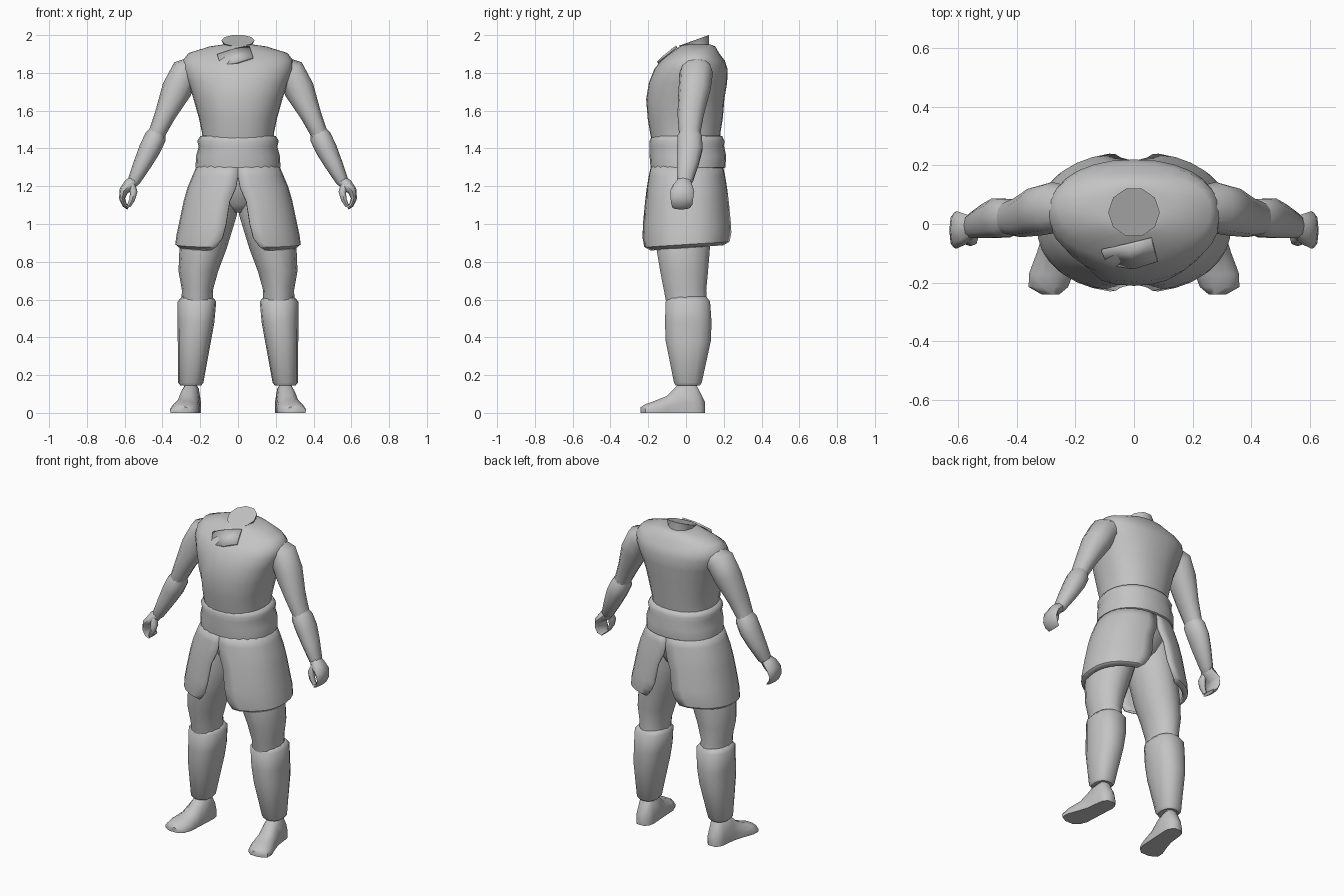
import bpy, bmesh, math
from mathutils import Vector

grey = bpy.data.materials.new("plain_grey")
grey.diffuse_color = (0.55, 0.55, 0.55, 1)


def finish(name, bm, mirror=False, thick=0, angle=50):
    bmesh.ops.recalc_face_normals(bm, faces=bm.faces)
    me = bpy.data.meshes.new(name)
    bm.to_mesh(me)
    bm.free()
    me.materials.append(grey)
    ob = bpy.data.objects.new(name, me)
    bpy.context.collection.objects.link(ob)
    bpy.ops.object.select_all(action='DESELECT')
    bpy.context.view_layer.objects.active = ob
    ob.select_set(True)
    bpy.ops.object.shade_smooth_by_angle(angle=math.radians(angle))
    if thick:
        m = ob.modifiers.new("thickness", 'SOLIDIFY')
        m.thickness = thick
        m.offset = 0
    if mirror:
        m = ob.modifiers.new("other_side", 'MIRROR')
        m.use_mirror_merge = False
    return ob


def skin(name, loops, mirror=False, shape=None):
    """Join closed point loops into a capped body."""
    bm = bmesh.new()
    rings = [[bm.verts.new(p) for p in loop] for loop in loops]
    n = len(rings[0])
    for a, b in zip(rings, rings[1:]):
        for i in range(n):
            j = (i + 1) % n
            bm.faces.new((a[i], a[j], b[j], b[i]))
    bm.faces.new(rings[0])
    bm.faces.new(rings[-1])
    if shape:
        for v in bm.verts:
            shape(v.co)
    return finish(name, bm, mirror)


def oval(u, v, n, k):
    """Rounded-box oval; k = 1 is an ellipse, smaller is squarer."""
    for i in range(n):
        a = math.tau * i / n
        c, s = math.cos(a), math.sin(a)
        yield (u * math.copysign(abs(c) ** k, c), v * math.copysign(abs(s) ** k, s))


def stack(name, rings, n=12, mirror=False, k=1.0, shape=None):
    """Level rings (centre x, centre y, z, radius x, radius y)."""
    loops = [[Vector((x + a, y + b, z)) for a, b in oval(u, v, n, k)]
             for x, y, z, u, v in rings]
    return skin(name, loops, mirror, shape)


def limb(name, rings, n=10):
    """Rings square to a path (x, y, z, radius across, radius in y)."""
    pts = [Vector(r[:3]) for r in rings]
    loops = []
    for i, r in enumerate(rings):
        t = pts[min(i + 1, len(pts) - 1)] - pts[max(i - 1, 0)]
        side = Vector((-t.z, 0, t.x)).normalized()
        loops.append([pts[i] + side * a + Vector((0, b, 0))
                      for a, b in oval(r[3], r[4], n, 0.9)])
    return skin(name, loops, True)


# Wrapped vest: the left front overlaps the right one
def wrap(p):
    if p.y < 0.02 and 1.45 < p.z < 1.91:
        edge = -0.16 + 0.22 * (p.z - 1.5)
        p.y += -0.008 if p.x > edge else 0.008


stack("vest", [
    (0, 0, 1.40, .19, .175), (0, 0, 1.48, .19, .182), (0, 0, 1.56, .207, .195),
    (0, .0, 1.66, .235, .203), (0, .015, 1.75, .265, .203), (0, .03, 1.82, .292, .19),
    (0, .04, 1.865, .292, .165), (0, .05, 1.905, .262, .125),
    (0, .06, 1.94, .15, .095), (0, .06, 1.95, .08, .07)], 28, k=0.9, shape=wrap)


# Lapel fold running over the chest to the neck
bm = bmesh.new()
lapel = [((-.09, -.135, 1.835), (-.11, -.09, 1.895)), ((0, -.15, 1.855), (-.02, -.07, 1.925)),
         ((.08, -.125, 1.88), (.06, -.05, 1.94))]
cols = [[bm.verts.new(p) for p in col] for col in lapel]
for a, b in zip(cols, cols[1:]):
    bm.faces.new((a[0], b[0], b[1], a[1]))
finish("lapel", bm, thick=0.012)


# Neck stump, cut on a slant that drops to the front
def slant(p):
    if p.z > 1.95:
        p.z += (p.y - .12) * 0.36


stack("neck", [(0, .055, 1.90, .075, .075), (0, .05, 1.94, .07, .075),
               (0, .04, 2.0, .088, .085)], 10, shape=slant)

# Sash around the waist
stack("sash", [(0, .01, 1.29, .20, .18), (0, .01, 1.30, .225, .198),
               (0, .01, 1.36, .222, .203), (0, .005, 1.41, .208, .197),
               (0, .005, 1.44, .216, .198), (0, .005, 1.465, .20, .187),
               (0, .005, 1.47, .18, .17)], 24, k=0.9)

# Hips under the skirt
stack("hips", [(0, .01, 1.32, .20, .17), (0, .01, 1.2, .20, .165),
               (0, .01, 1.1, .13, .12), (0, .01, 1.06, .06, .08)], 16)

# Skirt panels, split at front and back: z, radius x, radius y, half gap
bm = bmesh.new()
rows = []
for z, rx, ry, gap in [(1.32, .205, .18, 0), (1.25, .235, .195, 0), (1.19, .26, .205, .008),
                       (1.12, .28, .215, .035), (1.0, .305, .228, .052),
                       (.94, .318, .232, .07), (.895, .325, .228, .10),
                       (.88, .305, .205, .13)]:
    a0 = math.asin(gap / rx)
    row = []
    for i in range(15):
        a = a0 + (math.pi - 2 * a0) * i / 14
        x, c = math.sin(a) ** 0.9, math.cos(a)
        y = -math.copysign(abs(c) ** 0.85, c)
        drop = 0.015 * y if z < 0.95 else 0
        row.append(bm.verts.new((rx * x, .005 + ry * y, z + drop)))
    rows.append(row)
for a, b in zip(rows, rows[1:]):
    for i in range(14):
        bm.faces.new((a[i], a[i + 1], b[i + 1], b[i]))
finish("skirt_panel", bm, True, thick=0.016)

# Legs
stack("thigh", [(.11, .0, 1.22, .10, .14), (.14, -.01, 1.05, .135, .155),
                (.185, -.015, .87, .125, .145), (.21, -.01, .75, .105, .13),
                (.215, -.005, .65, .082, .115), (.215, .005, .57, .085, .11)],
      14, True)
stack("shin_guard", [(.217, .01, .615, .08, .10), (.217, .01, .59, .102, .12),
                     (.222, .012, .48, .097, .126), (.231, .012, .38, .088, .122),
                     (.25, .01, .16, .067, .075), (.25, .01, .145, .055, .065)],
      14, True, k=0.85)

# Shoe, as rings from heel to toe: y, centre x, half width, height
loops = []
for y, x, w, h in [(.10, .25, .025, .06), (.075, .25, .046, .11), (.045, .25, .053, .17),
                   (-.04, .257, .055, .15), (-.10, .268, .063, .09),
                   (-.17, .283, .074, .062), (-.215, .292, .066, .046),
                   (-.24, .285, .03, .03)]:
    loops.append([(x + a * w, y, b * h) for a, b in
                  [(-1, 0), (1, 0), (1.02, .35), (.8, .75), (.35, 1),
                   (-.35, 1), (-.8, .75), (-1.02, .35)]])
skin("shoe", loops, True)

# Arms
limb("upper_arm", [(.20, .055, 1.84, .06, .07), (.28, .055, 1.80, .08, .088),
                   (.325, .045, 1.71, .08, .085), (.385, .025, 1.58, .056, .07),
                   (.425, .02, 1.49, .046, .058), (.45, .02, 1.43, .04, .05)], 12)
limb("forearm", [(.425, .02, 1.495, .042, .05), (.437, .02, 1.46, .057, .068),
                 (.468, .02, 1.395, .057, .07), (.505, .01, 1.32, .048, .06),
                 (.55, -.005, 1.23, .034, .044), (.56, -.01, 1.21, .025, .03)])
limb("palm", [(.545, -.01, 1.235, .028, .034), (.575, -.018, 1.205, .034, .052),
              (.605, -.02, 1.175, .024, .064), (.614, -.022, 1.135, .016, .06),
              (.60, -.022, 1.10, .013, .055), (.58, -.025, 1.085, .010, .045)], 8)
limb("thumb", [(.565, -.035, 1.21, .02, .025), (.552, -.05, 1.17, .02, .024),
               (.56, -.055, 1.13, .015, .02), (.578, -.055, 1.095, .010, .014)], 8)
